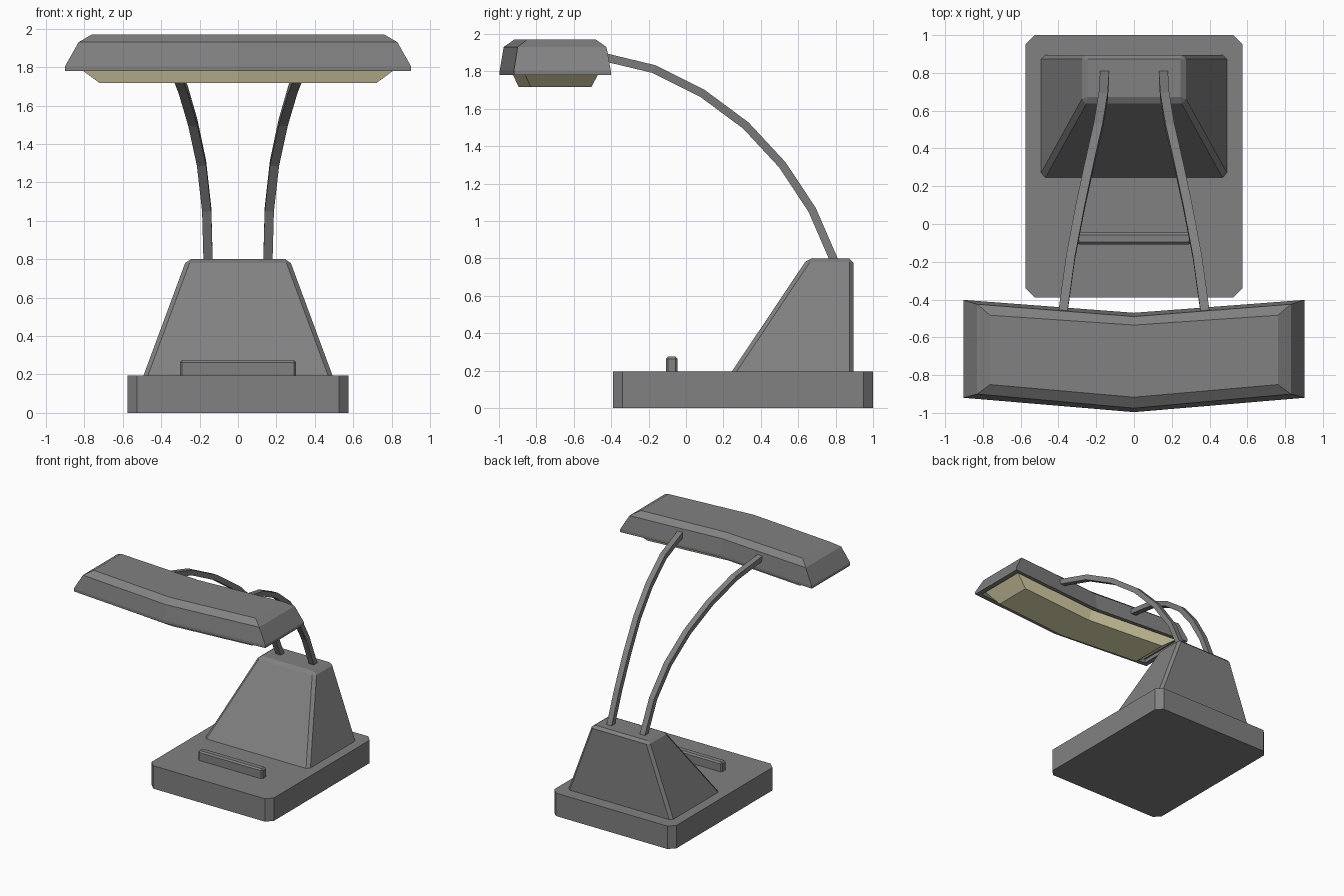
import bpy, bmesh
from mathutils import Vector

if "Cube" in bpy.data.objects:
    bpy.data.objects.remove(bpy.data.objects["Cube"])


def material(name, color):
    mat = bpy.data.materials.new(name)
    mat.diffuse_color = color
    mat.use_nodes = True
    mat.node_tree.nodes["Principled BSDF"].inputs["Base Color"].default_value = mat.diffuse_color
    return mat


GREY = material("dark_grey", (0.22, 0.22, 0.22, 1))
WARM = material("warm_panel", (0.82, 0.76, 0.46, 1))


def loft(name, rings, bevel=0.0, bevel_test=None, mat=GREY):
    """Skin a stack of equal-sized rings, cap both ends, optionally bevel some edges."""
    bm = bmesh.new()
    loops = [[bm.verts.new(p) for p in ring] for ring in rings]
    n = len(loops[0])
    for a, b in zip(loops, loops[1:]):
        for i in range(n):
            j = (i + 1) % n
            bm.faces.new((a[i], a[j], b[j], b[i]))
    bm.faces.new(loops[0][::-1])
    bm.faces.new(loops[-1])
    bmesh.ops.recalc_face_normals(bm, faces=bm.faces[:])
    if bevel:
        edges = [e for e in bm.edges if bevel_test(e)]
        bmesh.ops.bevel(bm, geom=edges, offset=bevel, segments=1,
                        profile=0.5, affect='EDGES')
    mesh = bpy.data.meshes.new(name)
    bm.to_mesh(mesh)
    bm.free()
    mesh.materials.append(mat)
    obj = bpy.data.objects.new(name, mesh)
    bpy.context.collection.objects.link(obj)
    return obj


def rect(hx, y0, y1, z):
    return [(-hx, y0, z), (hx, y0, z), (hx, y1, z), (-hx, y1, z)]


def chevron(hx, front, back, front_mid, back_mid, z):
    """Bent bar outline: the middle sits further forward than the ends."""
    return [(-hx, front, z), (0, front_mid, z), (hx, front, z),
            (hx, back, z), (0, back_mid, z), (-hx, back, z)]


def is_upright(e):
    return abs(e.verts[0].co.z - e.verts[1].co.z) > 0.01


def above_foot(z):
    return lambda e: max(v.co.z for v in e.verts) > z + 0.01


# Base slab with chamfered corners
BASE_TOP = 0.195
loft("base", [rect(0.575, -0.39, 1.0, 0), rect(0.575, -0.39, 1.0, BASE_TOP)],
     0.05, is_upright)

# Tapered column with upright back
loft("column", [rect(0.492, 0.245, 0.895, BASE_TOP), rect(0.268, 0.65, 0.895, 0.80)],
     0.022, above_foot(BASE_TOP))

# Switch bar on the base
loft("switch_bar", [rect(0.303, -0.108, -0.045, BASE_TOP), rect(0.303, -0.108, -0.045, 0.275)],
     0.012, above_foot(BASE_TOP))

# Lamp shade, starting from the ceiling of its shallow recess underneath
loft("shade", [chevron(0.86, -0.885, -0.435, -0.955, -0.505, 1.81),
               chevron(0.86, -0.885, -0.435, -0.955, -0.505, 1.78),
               chevron(0.902, -0.92, -0.402, -0.996, -0.47, 1.78),
               chevron(0.902, -0.92, -0.402, -0.996, -0.47, 1.803),
               chevron(0.83, -0.90, -0.425, -0.975, -0.49, 1.93),
               chevron(0.762, -0.85, -0.483, -0.917, -0.535, 1.97)])

# Light panel rising into the shade recess
loft("light_panel", [chevron(0.72, -0.83, -0.505, -0.895, -0.565, 1.717),
                     chevron(0.85, -0.875, -0.455, -0.94, -0.525, 1.812)], mat=WARM)

# Pair of curved arms with rectangular section
path = [Vector(p) for p in [
    (0.155, 0.80, 0.77), (0.163, 0.674, 1.06), (0.19, 0.515, 1.30),
    (0.235, 0.32, 1.51), (0.285, 0.088, 1.682), (0.335, -0.172, 1.812),
    (0.378, -0.48, 1.886)]]
for side, label in ((-1, "left"), (1, "right")):
    rings = []
    for i, p in enumerate(path):
        d = Vector((0, 0, 0))
        if i > 0:
            d += (p - path[i - 1]).normalized()
        if i < len(path) - 1:
            d += (path[i + 1] - p).normalized()
        up = Vector((0, d.z, -d.y)).normalized() * 0.022
        across = Vector((0.024, 0, 0))
        ring = [p - across - up, p + across - up, p + across + up, p - across + up]
        rings.append([(side * v.x, v.y, v.z) for v in ring])
    loft(label + "_arm", rings)
